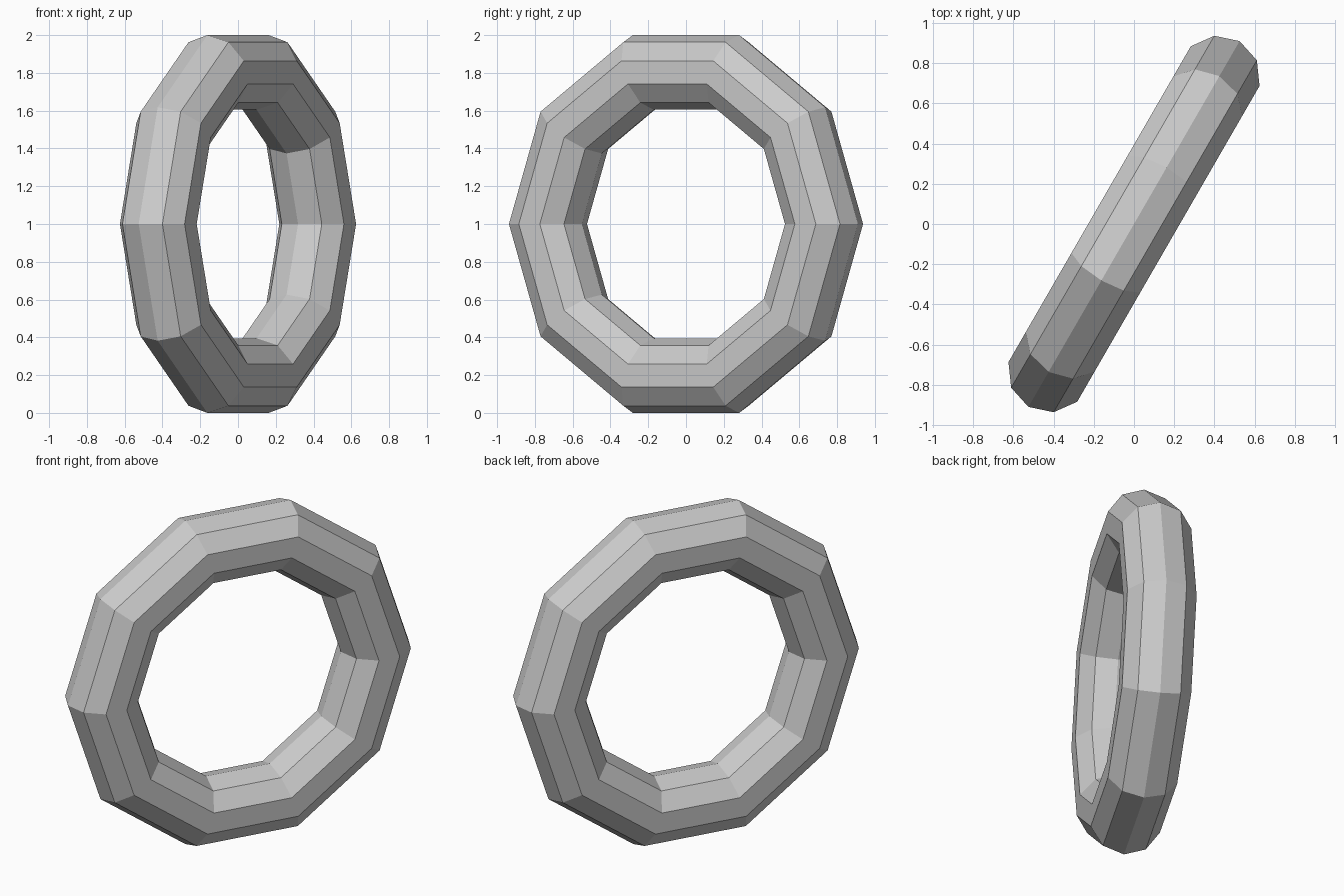
import bpy
from math import radians, sin

if "Cube" in bpy.data.objects:
    bpy.data.objects.remove(bpy.data.objects["Cube"])

# Ring: ten-sided hoop with a ten-sided tube, standing upright on a flat segment
outer = 1 / sin(radians(72))   # corner radius that gives a height of 2
inner = 0.636
bpy.ops.mesh.primitive_torus_add(
    major_segments=10, minor_segments=10,
    major_radius=(outer + inner) / 2, minor_radius=(outer - inner) / 2,
    location=(0, 0, 1), rotation=(radians(90), 0, radians(60)))
ring = bpy.context.object
ring.name = "ring"
bpy.ops.object.shade_flat()
